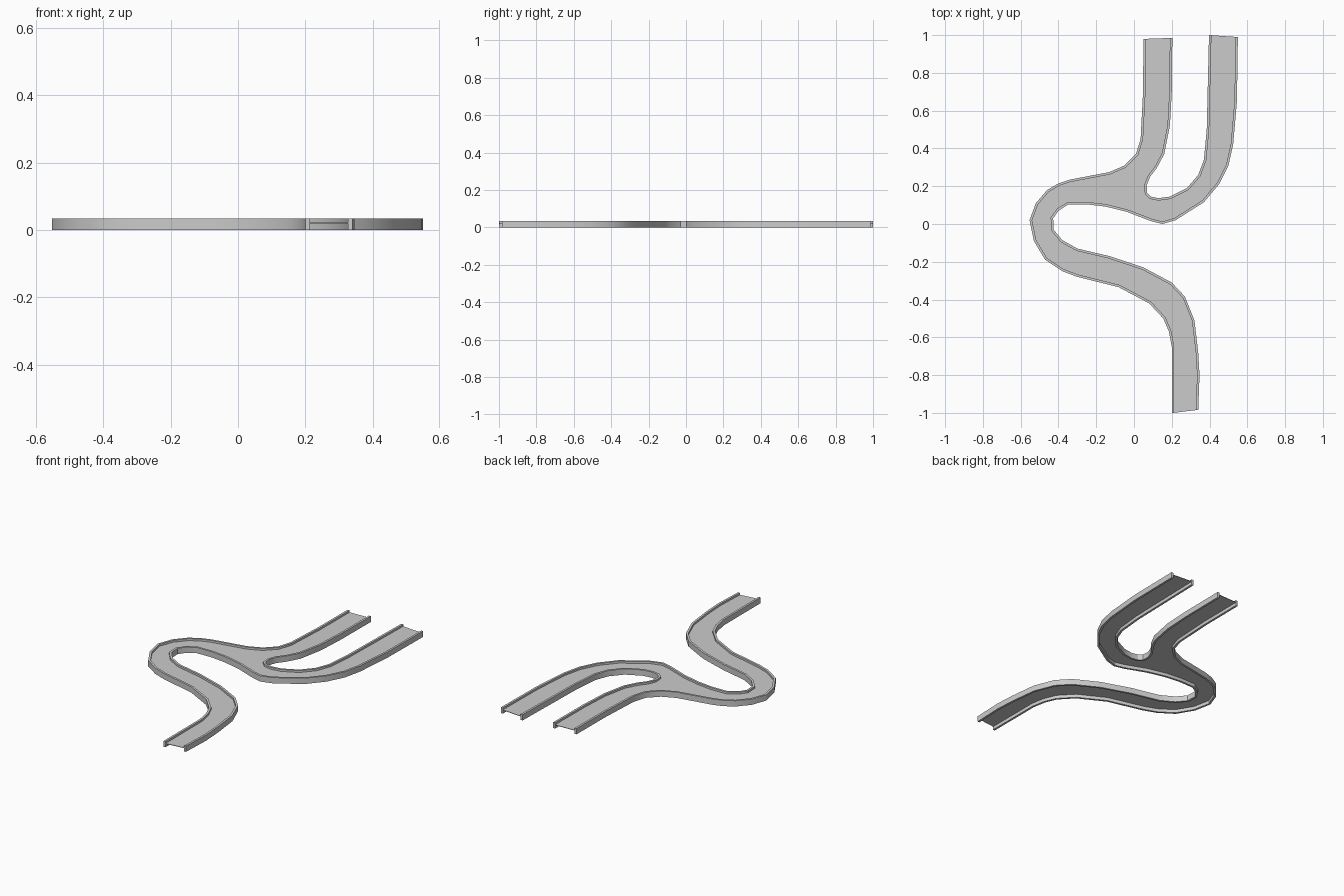
import bpy, bmesh
from mathutils import Vector

if "Cube" in bpy.data.objects:
    bpy.data.objects.remove(bpy.data.objects["Cube"])

CURB_W, TOP = 0.013, 0.035
DECK_LO, DECK_HI = 0.020, 0.023

# Outlines traced so the road always lies on the right-hand side
left_edge = [(.20, -1), (.20, -.65), (.185, -.57), (.155, -.50), (.08, -.42), (-.08, -.335),
             (-.30, -.28), (-.38, -.25), (-.47, -.19), (-.53, -.09), (-.553, .02),
             (-.52, .11), (-.46, .18), (-.40, .215), (-.34, .235), (-.13, .275), (-.05, .31),
             (.01, .37), (.035, .45), (.048, .70), (.05, .98)]
fork_edge = [(.203, .985), (.20, .70), (.19, .52), (.16, .37), (.12, .295), (.085, .25),
             (.067, .205), (.07, .165), (.09, .145), (.13, .137), (.19, .145), (.28, .19),
             (.34, .26), (.37, .34), (.385, .50), (.397, 1)]
right_edge = [(.55, .99), (.545, .65), (.525, .42), (.50, .31), (.45, .21), (.37, .115),
              (.22, .02), (.15, 0), (.09, .015), (-.04, .065), (-.15, .092), (-.25, .104),
              (-.35, .102), (-.40, .07), (-.428, .03), (-.425, -.03), (-.38, -.085),
              (-.30, -.13), (-.13, -.17), (.05, -.23), (.20, -.31), (.27, -.385),
              (.32, -.51), (.34, -.68), (.347, -.80), (.34, -.985)]


def inset(path, d):
    """Offset a path by d to its right."""
    pts, out = [Vector(p) for p in path], []
    for i, p in enumerate(pts):
        dirs = []
        if i > 0:
            dirs.append((p - pts[i - 1]).normalized())
        if i < len(pts) - 1:
            dirs.append((pts[i + 1] - p).normalized())
        t = sum(dirs, Vector((0, 0))).normalized()
        n = Vector((t.y, -t.x))
        out.append(p + n * d / max(t.dot(dirs[0]), 0.5))
    return out


def finish(name, bm):
    bmesh.ops.recalc_face_normals(bm, faces=bm.faces)
    me = bpy.data.meshes.new(name)
    bm.to_mesh(me)
    bm.free()
    ob = bpy.data.objects.new(name, me)
    bpy.context.collection.objects.link(ob)
    bpy.context.view_layer.objects.active = ob
    ob.select_set(True)
    bpy.ops.object.shade_smooth_by_angle(angle=0.52)
    ob.select_set(False)
    return ob


def curb(name, path):
    """Sweep a rectangular section along one edge."""
    bm = bmesh.new()
    rings = []
    for o, i in zip(inset(path, 0), inset(path, CURB_W)):
        rings.append([bm.verts.new((p.x, p.y, z))
                      for p, z in ((o, 0), (o, TOP), (i, TOP), (i, 0))])
    for a, b in zip(rings, rings[1:]):
        for k in range(4):
            j = (k + 1) % 4
            bm.faces.new((a[k], a[j], b[j], b[k]))
    bm.faces.new(rings[0])
    bm.faces.new(rings[-1][::-1])
    finish(name, bm)


# Curbs
curb("left_curb", left_edge)
curb("fork_curb", fork_edge)
curb("right_curb", right_edge)

# Thin road deck held between the curbs
bm = bmesh.new()
outline = [p for e in (left_edge, fork_edge, right_edge) for p in inset(e, CURB_W * 0.5)]
base = bm.faces.new([bm.verts.new((p.x, p.y, DECK_LO)) for p in outline])
ext = bmesh.ops.extrude_face_region(bm, geom=[base], use_keep_orig=True)
for v in ext["geom"]:
    if isinstance(v, bmesh.types.BMVert):
        v.co.z = DECK_HI
bmesh.ops.triangulate(bm, faces=[f for f in bm.faces if len(f.verts) > 4])
finish("road_deck", bm)
